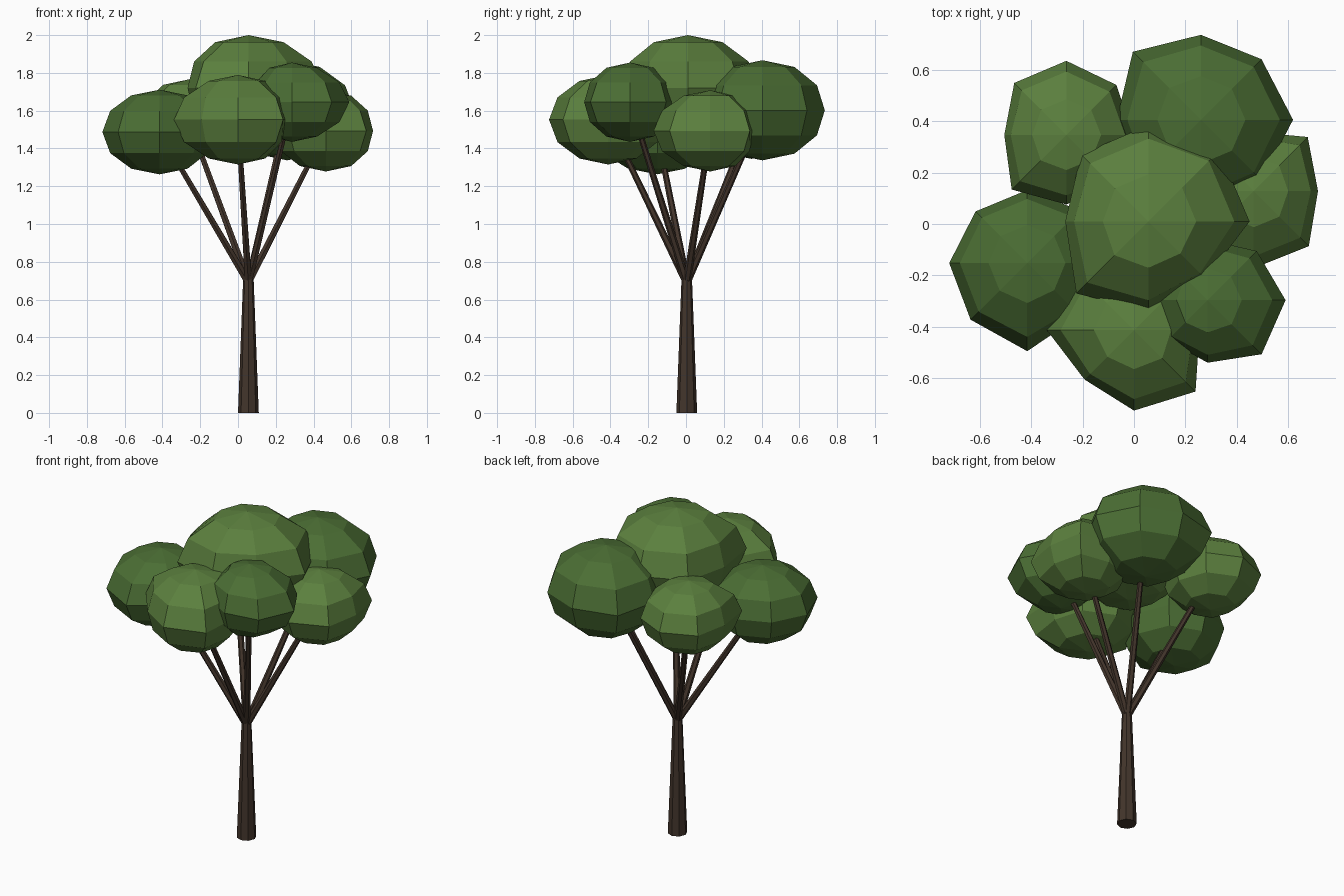
import bpy, bmesh, math
from mathutils import Vector

if "Cube" in bpy.data.objects:
    bpy.data.objects.remove(bpy.data.objects["Cube"])


def material(name, rgb):
    m = bpy.data.materials.new(name)
    m.diffuse_color = (*rgb, 1)
    m.use_nodes = True
    m.node_tree.nodes["Principled BSDF"].inputs["Base Color"].default_value = m.diffuse_color
    return m


BARK = material("bark", (0.055, 0.035, 0.024))
LIGHT = material("light_leaves", (0.105, 0.215, 0.048))
DARK = material("dark_leaves", (0.07, 0.155, 0.034))


def finish(bm, name, mat):
    bmesh.ops.recalc_face_normals(bm, faces=bm.faces)
    me = bpy.data.meshes.new(name)
    bm.to_mesh(me)
    bm.free()
    me.materials.append(mat)
    ob = bpy.data.objects.new(name, me)
    bpy.context.collection.objects.link(ob)


def limb(name, a, b, r1, r2, sides):
    a, b = Vector(a), Vector(b)
    bm = bmesh.new()
    bmesh.ops.create_cone(bm, cap_ends=True, segments=sides,
                          radius1=r1, radius2=r2, depth=(b - a).length)
    rot = Vector((0, 0, 1)).rotation_difference(b - a)
    for v in bm.verts:
        v.co = rot @ v.co + (a + b) / 2
    finish(bm, name, BARK)


def leaf_clump(name, centre, rz, radii, mat):
    """Flattened 8 x 6 ball; radii = equator radius every 45 degrees from +x."""
    bm = bmesh.new()
    mean = sum(radii) / 8
    c = Vector(centre)
    rings = []
    for j in range(1, 6):
        t = math.pi * j / 6
        w = math.sin(t) ** 2          # uneven at the equator, rounder at the poles
        ring = []
        for i, r in enumerate(radii):
            a = math.pi * i / 4
            rr = (mean + (r - mean) * w) * math.sin(t)
            ring.append(bm.verts.new(c + Vector((rr * math.cos(a), rr * math.sin(a),
                                                 rz * math.cos(t)))))
        rings.append(ring)
    top = bm.verts.new(c + Vector((0, 0, rz)))
    bottom = bm.verts.new(c - Vector((0, 0, rz)))
    for i in range(8):
        k = (i + 1) % 8
        bm.faces.new((top, rings[0][i], rings[0][k]))
        bm.faces.new((bottom, rings[-1][k], rings[-1][i]))
        for lo, hi in zip(rings[1:], rings):
            bm.faces.new((hi[i], lo[i], lo[k], hi[k]))
    finish(bm, name, mat)


# Leaf clumps: name, centre, half height, equator radii, material
CLUMPS = [
    ("top", (0.056, 0.01, 1.72), 0.28,
     (.393, .39, .374, .37, .323, .396, .35, .316), LIGHT),
    ("back_right", (0.26, 0.405, 1.602), 0.265,
     (.358, .333, .33, .374, .327, .34, .34, .333), DARK),
    ("back_left", (-0.263, 0.346, 1.555), 0.21,
     (.26, .275, .288, .286, .241, .30, .27, .27), LIGHT),
    ("right", (0.465, 0.128, 1.493), 0.215,
     (.25, .297, .23, .27, .275, .275, .30, .303), LIGHT),
    ("front_right", (0.286, -0.296, 1.645), 0.21,
     (.303, .27, .235, .25, .205, .22, .243, .297), DARK),
    ("front", (0.0, -0.412, 1.552), 0.237,
     (.255, .29, .30, .30, .339, .272, .313, .338), LIGHT),
    ("left", (-0.415, -0.152, 1.487), 0.224,
     (.29, .29, .284, .284, .303, .311, .342, .29), DARK),
]
for name, centre, rz, radii, mat in CLUMPS:
    leaf_clump("leaf_clump_" + name, centre, rz, radii, mat)

# Trunk and a branch to every outer clump
limb("trunk", (0.055, 0.004, 0), (0.055, 0.004, 0.73), 0.055, 0.027, 8)
for name, centre, *_ in CLUMPS[1:]:
    limb("branch_" + name, (0.055, 0.004, 0.69), centre, 0.021, 0.014, 6)
